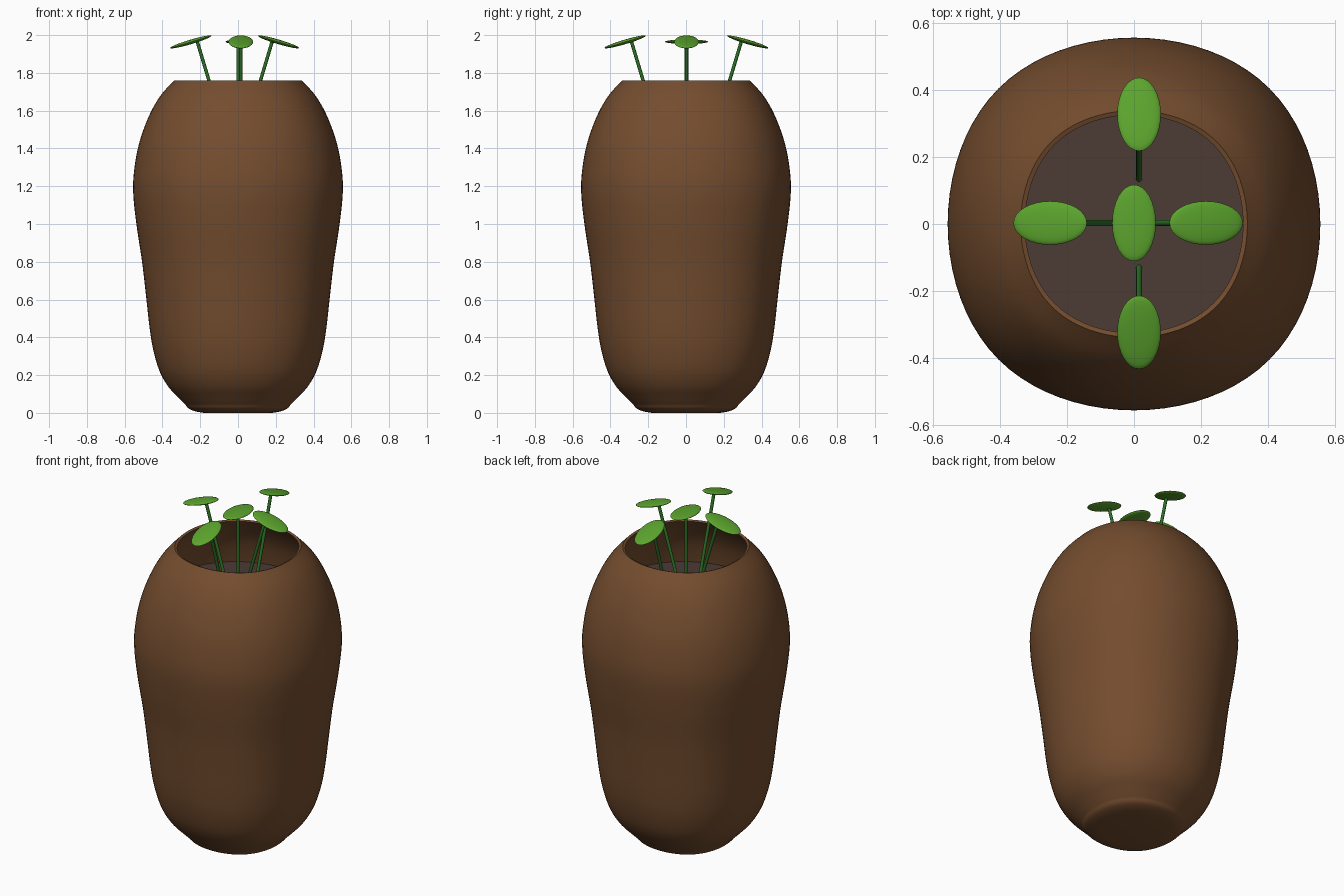
import bpy, bmesh, math
from mathutils import Vector, Matrix

if "Cube" in bpy.data.objects:
    bpy.data.objects.remove(bpy.data.objects["Cube"])


def material(name, rgb):
    m = bpy.data.materials.new(name)
    m.diffuse_color = (*rgb, 1)
    m.use_nodes = True
    m.node_tree.nodes["Principled BSDF"].inputs["Base Color"].default_value = m.diffuse_color
    return m


CLAY = material("brown clay", (0.175, 0.074, 0.028))
SOIL = material("dark soil", (0.072, 0.044, 0.036))
LEAF = material("leaf green", (0.107, 0.376, 0.027))
STEM = material("stem green", (0.025, 0.17, 0.018))


def finish(name, bm, mat, angle=40):
    bmesh.ops.recalc_face_normals(bm, faces=bm.faces)
    me = bpy.data.meshes.new(name)
    bm.to_mesh(me)
    bm.free()
    me.materials.append(mat)
    ob = bpy.data.objects.new(name, me)
    bpy.context.collection.objects.link(ob)
    bpy.ops.object.select_all(action='DESELECT')
    ob.select_set(True)
    bpy.context.view_layer.objects.active = ob
    bpy.ops.object.shade_smooth_by_angle(angle=math.radians(angle))
    return ob


# Rounded-square cross-section: a B-spline around a square, 1 wide on the axes
def section(steps=20):
    c = [Vector(p) * 48 / 44 for p in ((1, -1), (1, 1), (-1, 1), (-1, -1))]
    pts = []
    for i in range(4):
        a, b, d, e = (c[(i + k) % 4] for k in range(4))
        for s in range(steps):
            t = s / steps
            pts.append((a * (1 - t)**3 + b * (3*t**3 - 6*t*t + 4)
                        + d * (-3*t**3 + 3*t*t + 3*t + 1) + e * t**3) / 6)
    return pts


# Smooth curve through profile points
def smooth(points, steps=6):
    p = [Vector(q) for q in points]
    p = [p[0]] + p + [p[-1]]
    out = []
    for a, b, c, d in zip(p, p[1:], p[2:], p[3:]):
        for s in range(steps):
            t = s / steps
            out.append(0.5 * (2*b + (c - a)*t + (2*a - 5*b + 4*c - d)*t*t
                              + (3*b - a - 3*c + d)*t**3))
    return out + [p[-1]]


def loft(bm, profile):
    rings = [[bm.verts.new((r * q.x, r * q.y, z)) for q in section()] for r, z in profile]
    for lo, hi in zip(rings, rings[1:]):
        for i in range(len(lo)):
            j = (i + 1) % len(lo)
            bm.faces.new((lo[i], lo[j], hi[j], hi[i]))
    return rings


# Pot: foot, swelling body, thin rim and inner wall
foot = [(0.18, 0.0), (0.225, 0.008), (0.26, 0.022), (0.277, 0.042)]
body = [(0.277, 0.042), (0.315, 0.08), (0.37, 0.14), (0.415, 0.22), (0.448, 0.33), (0.468, 0.45),
        (0.487, 0.62), (0.508, 0.8), (0.538, 1.0), (0.555, 1.17), (0.548, 1.3),
        (0.52, 1.44), (0.47, 1.575), (0.41, 1.68), (0.338, 1.76)]
inner = [(0.325, 1.755), (0.385, 1.68), (0.44, 1.575), (0.475, 1.44), (0.48, 1.38)]
bm = bmesh.new()
rings = loft(bm, smooth(foot, 4) + smooth(body)[1:] + smooth(inner, 4))
bm.faces.new(rings[0])
bm.faces.new(rings[-1])
finish("pot", bm, CLAY)

# Soil surface
bm = bmesh.new()
rings = loft(bm, [(0.478, 1.41), (0.478, 1.44)])
for ring in rings:
    bm.faces.new(ring)
finish("soil", bm, SOIL)


# Sprout: a leaning stem with a flat oval leaf on top
def stem(name, base, top, r=0.009):
    base, top = Vector(base), Vector(top)
    d = top - base
    bm = bmesh.new()
    bmesh.ops.create_cone(bm, cap_ends=True, segments=12, radius1=r, radius2=r, depth=d.length)
    rot = d.to_track_quat('Z', 'Y').to_matrix().to_4x4()
    bmesh.ops.transform(bm, matrix=Matrix.Translation((base + top) / 2) @ rot, verts=bm.verts)
    finish(name, bm, STEM)


def leaf(name, centre, turn, tilt):
    bm = bmesh.new()
    bmesh.ops.create_uvsphere(bm, u_segments=32, v_segments=12, radius=1)
    m = (Matrix.Translation(centre) @ Matrix.Rotation(turn, 4, 'Z')
         @ Matrix.Rotation(tilt, 4, 'Y') @ Matrix.Diagonal((0.114, 0.065, 0.012, 1)))
    bmesh.ops.transform(bm, matrix=m, verts=bm.verts)
    finish(name, bm, LEAF, 60)


# Four outward-leaning sprouts: side, direction, sideways shift, leaf distance
for side, deg, shift, dist in (("right", 0, (0, 0.003), 0.215), ("back", 90, (0.015, 0), 0.327),
                               ("left", 180, (0, 0.003), 0.25), ("front", 270, (0.015, 0), 0.323)):
    a = math.radians(deg)
    out = Vector((math.cos(a), math.sin(a), 0))
    s = Vector((*shift, 0))
    stem(side + "_stem", s + out * (dist - 0.195) + Vector((0, 0, 1.43)),
         s + out * (dist - 0.033) + Vector((0, 0, 1.97)))
    leaf(side + "_leaf", s + out * dist + Vector((0, 0, 1.964)), a, math.radians(16.5))

# Upright middle sprout
stem("middle_stem", (0, 0, 1.43), (0, 0, 1.965))
leaf("middle_leaf", (0, 0.003, 1.965), math.pi / 2, 0)
